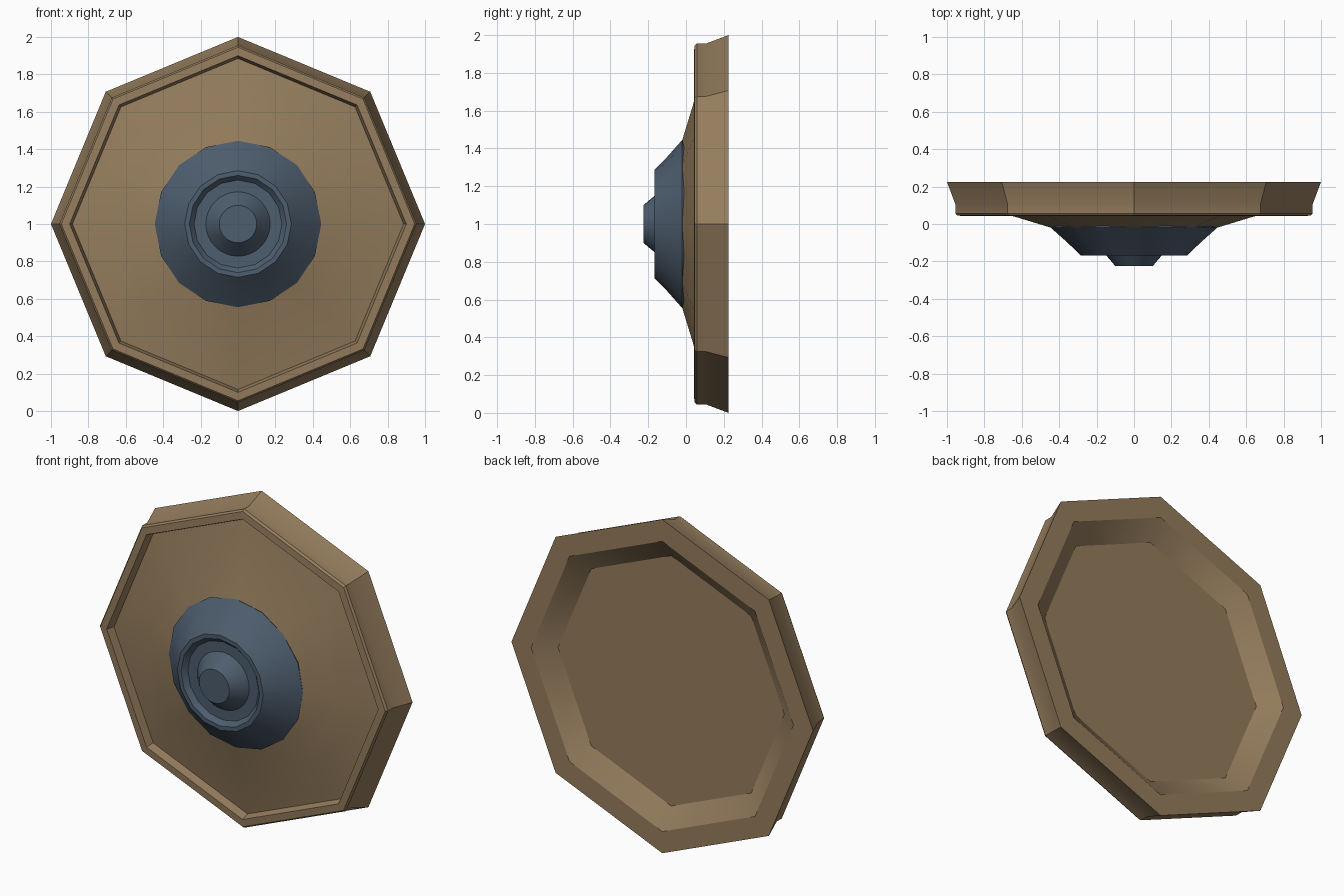
import bpy, bmesh, math

if "Cube" in bpy.data.objects:
    bpy.data.objects.remove(bpy.data.objects["Cube"])


def material(name, rgb):
    m = bpy.data.materials.new(name)
    m.diffuse_color = (*rgb, 1.0)
    m.use_nodes = True
    m.node_tree.nodes["Principled BSDF"].inputs["Base Color"].default_value = m.diffuse_color
    return m


def lathe(name, profile, sides, mat, smooth_deg=30):
    """Revolve (radius, y) points about the y axis through z = 1; radius 0 closes the end."""
    bm = bmesh.new()
    rings = []
    for r, y in profile:
        if r == 0:
            rings.append([bm.verts.new((0, y, 1))] * sides)
        else:
            rings.append([bm.verts.new((r * math.cos(2 * math.pi * i / sides), y,
                                        1 + r * math.sin(2 * math.pi * i / sides)))
                          for i in range(sides)])
    for a, b in zip(rings, rings[1:]):
        for i in range(sides):
            j = (i + 1) % sides
            corners = list(dict.fromkeys((a[i], a[j], b[j], b[i])))
            bm.faces.new(corners)
    bmesh.ops.recalc_face_normals(bm, faces=bm.faces)
    mesh = bpy.data.meshes.new(name)
    bm.to_mesh(mesh)
    bm.free()
    obj = bpy.data.objects.new(name, mesh)
    bpy.context.collection.objects.link(obj)
    mesh.materials.append(mat)
    bpy.ops.object.select_all(action='DESELECT')
    obj.select_set(True)
    bpy.context.view_layer.objects.active = obj
    bpy.ops.object.shade_smooth_by_angle(angle=math.radians(smooth_deg))
    return obj


wood = material("wood", (0.30, 0.205, 0.11))
steel = material("steel", (0.075, 0.11, 0.155))

# Octagonal plate: domed front, groove, rim, sloped side, recessed back
lathe("plate", [(0, -0.06), (0.30, -0.05), (0.45, -0.018), (0.64, 0.04), (0.885, 0.09),
                (0.90, 0.042), (0.945, 0.045), (0.955, 0.057), (0.955, 0.105),
                (1.0, 0.225), (0.87, 0.225), (0.75, 0.14), (0, 0.14)], 8, wood)

# Round boss: flared collar with a sunken ring around a central stud
lathe("boss", [(0, -0.01), (0.44, -0.01), (0.445, -0.02), (0.355, -0.10), (0.285, -0.168),
               (0.26, -0.168), (0.235, -0.14), (0, -0.14)], 16, steel)
lathe("boss_stud", [(0, -0.13), (0.17, -0.135), (0.172, -0.14), (0.10, -0.225), (0, -0.225)],
      32, steel)
